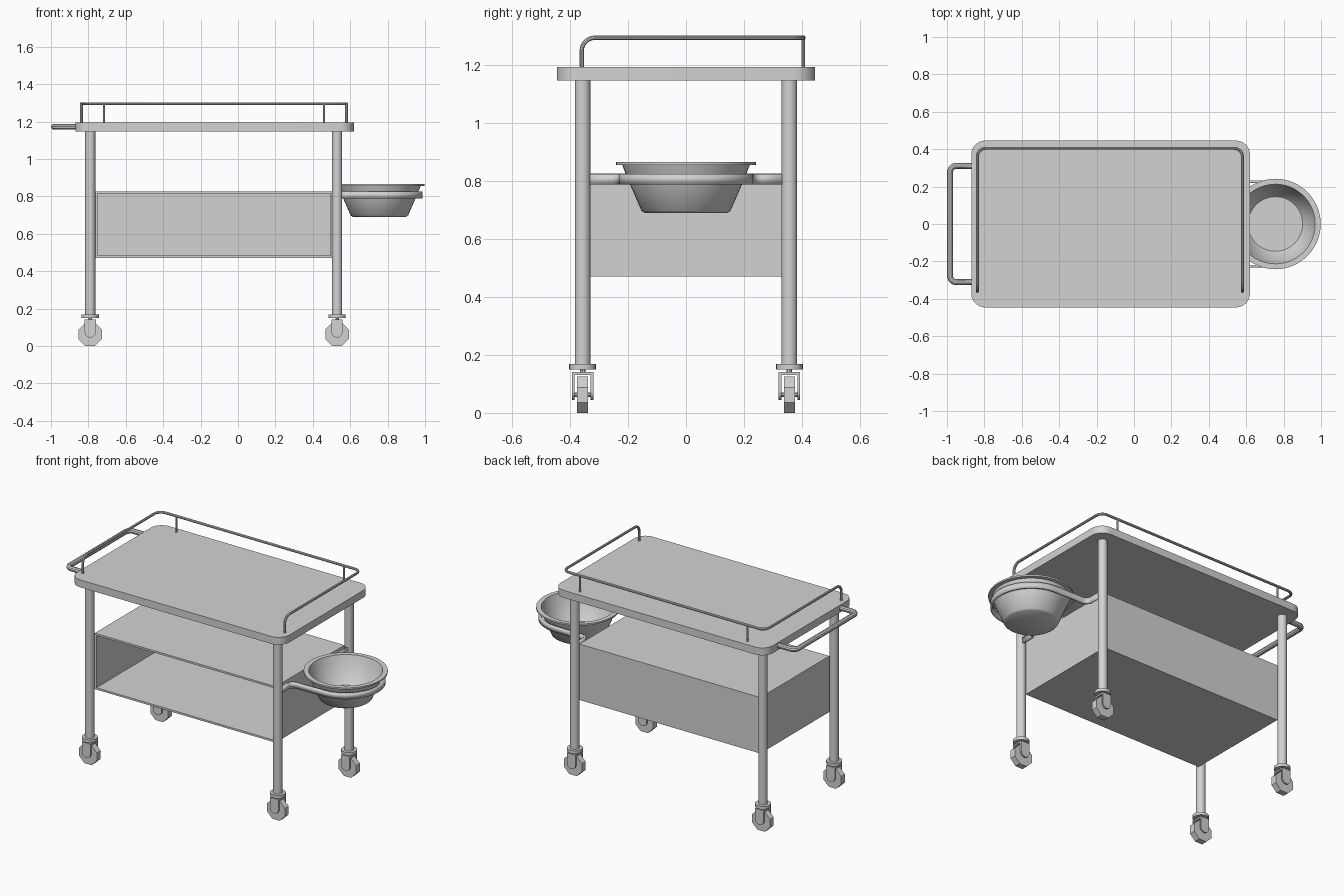
import bpy, bmesh
from math import pi, cos, sin, radians
from mathutils import Vector

if "Cube" in bpy.data.objects:
    bpy.data.objects.remove(bpy.data.objects["Cube"], do_unlink=True)

grey = bpy.data.materials.new("light_grey_metal")
grey.use_nodes = True
colour = (0.65, 0.65, 0.65, 1)
grey.diffuse_color = colour
grey.node_tree.nodes["Principled BSDF"].inputs["Base Color"].default_value = colour


def finish(obj, smooth=True):
    if not obj.data.materials:
        obj.data.materials.append(grey)
    bpy.ops.object.select_all(action='DESELECT')
    obj.select_set(True)
    bpy.context.view_layer.objects.active = obj
    if smooth:
        bpy.ops.object.shade_smooth_by_angle(angle=radians(35))
    return obj


def from_bmesh(name, bm, smooth=True, fix_normals=True):
    if fix_normals:
        bmesh.ops.recalc_face_normals(bm, faces=bm.faces)
    mesh = bpy.data.meshes.new(name)
    bm.to_mesh(mesh)
    bm.free()
    obj = bpy.data.objects.new(name, mesh)
    bpy.context.collection.objects.link(obj)
    return finish(obj, smooth)


def box(name, low, high):
    low, high = Vector(low), Vector(high)
    bm = bmesh.new()
    bmesh.ops.create_cube(bm, size=1)
    for v in bm.verts:
        v.co = (low + high) / 2 + v.co * (high - low)
    return from_bmesh(name, bm, False)


def prism(name, outline, offset):
    """Extrude a closed outline along an offset vector."""
    bm = bmesh.new()
    face = bm.faces.new([bm.verts.new(p) for p in outline])
    new = bmesh.ops.extrude_face_region(bm, geom=[face])["geom"]
    moved = [g for g in new if isinstance(g, bmesh.types.BMVert)]
    bmesh.ops.translate(bm, verts=moved, vec=offset)
    return from_bmesh(name, bm)


def cylinder(name, x, y, radius, z0, z1, sides=20):
    ring = [(x + radius * cos(2 * pi * i / sides), y + radius * sin(2 * pi * i / sides), z0)
            for i in range(sides)]
    return prism(name, ring, (0, 0, z1 - z0))


def fillet(points, radius, steps=6, closed=False):
    """Round the corners of a path."""
    pts = [Vector(p) for p in points]
    result = []
    for i, p in enumerate(pts):
        if not closed and i in (0, len(pts) - 1):
            result.append(p)
            continue
        a = p + (pts[i - 1] - p).normalized() * radius
        b = p + (pts[(i + 1) % len(pts)] - p).normalized() * radius
        centre = a + b - p
        for k in range(steps + 1):
            t = k / steps * pi / 2
            result.append(centre + (a - centre) * cos(t) + (b - centre) * sin(t))
    return result


def tube(name, points, radius):
    curve = bpy.data.curves.new(name, 'CURVE')
    curve.dimensions = '3D'
    curve.bevel_depth = radius
    curve.bevel_resolution = 3
    curve.use_fill_caps = True
    spline = curve.splines.new('POLY')
    spline.points.add(len(points) - 1)
    for sp, p in zip(spline.points, points):
        sp.co = (*p, 1)
    obj = bpy.data.objects.new(name, curve)
    bpy.context.collection.objects.link(obj)
    finish(obj, False)
    bpy.ops.object.convert(target='MESH')
    return finish(bpy.context.view_layer.objects.active)


def lathe(name, profile, x, y, sides=48):
    bm = bmesh.new()
    rings = [[bm.verts.new((x + r * cos(2 * pi * i / sides), y + r * sin(2 * pi * i / sides), z))
              for i in range(sides)] for r, z in profile]
    for a, b in zip(rings, rings[1:]):
        for i in range(sides):
            j = (i + 1) % sides
            bm.faces.new((a[i], a[j], b[j], b[i]))
    bm.faces.new(rings[0])
    bm.faces.new(rings[-1])
    return from_bmesh(name, bm)


# Table top with rounded corners
left, right, depth = -0.87, 0.62, 0.446
corners = [(left, -depth, 1.147), (right, -depth, 1.147),
           (right, depth, 1.147), (left, depth, 1.147)]
prism("table_top", fillet(corners, 0.075, 8, True), (0, 0, 0.047))

# Guard rail on three sides, with rear posts
rail_x, rail_z, rail_y = (-0.838, 0.58), 1.295, 0.405
tube("guard_rail", fillet([(rail_x[0], -0.36, 1.19), (rail_x[0], -0.36, rail_z),
                           (rail_x[0], rail_y, rail_z), (rail_x[1], rail_y, rail_z),
                           (rail_x[1], -0.36, rail_z), (rail_x[1], -0.36, 1.19)], 0.045), 0.008)
for side, x in (("right", -0.716), ("left", 0.46)):
    cylinder(f"rail_post_{side}", x, rail_y, 0.006, 1.19, rail_z, 10)

# Push handle
tube("push_handle", fillet([(-0.85, -0.311, 1.172), (-0.984, -0.311, 1.172),
                            (-0.984, 0.311, 1.172), (-0.85, 0.311, 1.172)], 0.035), 0.016)

# Legs and casters
for side, x in (("right", -0.79), ("left", 0.53)):
    for end, y in (("front", -0.357), ("back", 0.357)):
        tag = f"{end}_{side}"
        cylinder(f"leg_{tag}", x, y, 0.027, 0.16, 1.15)
        cylinder(f"caster_collar_{tag}", x, y, 0.046, 0.149, 0.168, 24)
        cylinder(f"caster_stem_{tag}", x, y, 0.01, 0.135, 0.155, 10)
        box(f"fork_bridge_{tag}", (x - 0.03, y - 0.037, 0.131), (x + 0.03, y + 0.037, 0.141))
        for s, start in (("a", y - 0.037), ("b", y + 0.028)):
            arm = [(x - 0.03, start, 0.131)]
            arm += [(x - 0.03 * cos(pi * k / 10), start, 0.075 - 0.03 * sin(pi * k / 10))
                    for k in range(11)]
            arm += [(x + 0.03, start, 0.131)]
            prism(f"fork_arm_{s}_{tag}", arm, (0, 0.009, 0))
        for part, radius, half, sides in (("wheel", 0.0675, 0.019, 8), ("axle", 0.008, 0.03, 10)):
            ring = [(x + radius * cos(2 * pi * (k + 0.5) / sides), y - half,
                     0.0625 + radius * sin(2 * pi * (k + 0.5) / sides)) for k in range(sides)]
            prism(f"{part}_{tag}", ring, (0, 2 * half, 0))

# Open-fronted shelf box
x0, x1, y0, y1, z0, z1, t = -0.764, 0.506, -0.345, 0.345, 0.471, 0.826, 0.012
box("shelf_bottom", (x0, y0, z0), (x1, y1, z0 + t))
box("shelf_top", (x0, y0, z1 - t), (x1, y1, z1))
box("shelf_side_right", (x0, y0, z0 + t), (x0 + t, y1, z1 - t))
box("shelf_side_left", (x1 - t, y0, z0 + t), (x1, y1, z1 - t))
box("shelf_back", (x0 + t, y1 - t, z0 + t), (x1 - t, y1, z1 - t))

# Basin and its strap holder
basin_x, ring_r = 0.756, 0.224
lathe("basin", [(0.142, 0.69), (0.154, 0.698), (0.193, 0.788), (0.208, 0.824), (0.22, 0.855),
                (0.242, 0.856), (0.242, 0.866), (0.213, 0.866), (0.2, 0.824),
                (0.152, 0.708), (0.146, 0.703)], basin_x, 0)
half = fillet([(0.534, -0.345, 0), (0.534, -ring_r - 0.004, 0), (basin_x, -ring_r, 0)], 0.035)
path = half[:-1]
path += [Vector((basin_x + ring_r * cos(a), ring_r * sin(a), 0))
         for a in (-pi / 2 + pi * k / 28 for k in range(29))]
path += [Vector((p.x, -p.y, 0)) for p in reversed(half[:-1])]
bm = bmesh.new()
rows = [[bm.verts.new((p.x, p.y, z)) for p in path] for z in (0.788, 0.825)]
for i in range(len(path) - 1):
    bm.faces.new((rows[0][i], rows[0][i + 1], rows[1][i + 1], rows[1][i]))
strap = from_bmesh("basin_strap", bm, fix_normals=False)
solid = strap.modifiers.new("thickness", 'SOLIDIFY')
solid.thickness = 0.012
solid.offset = 0
